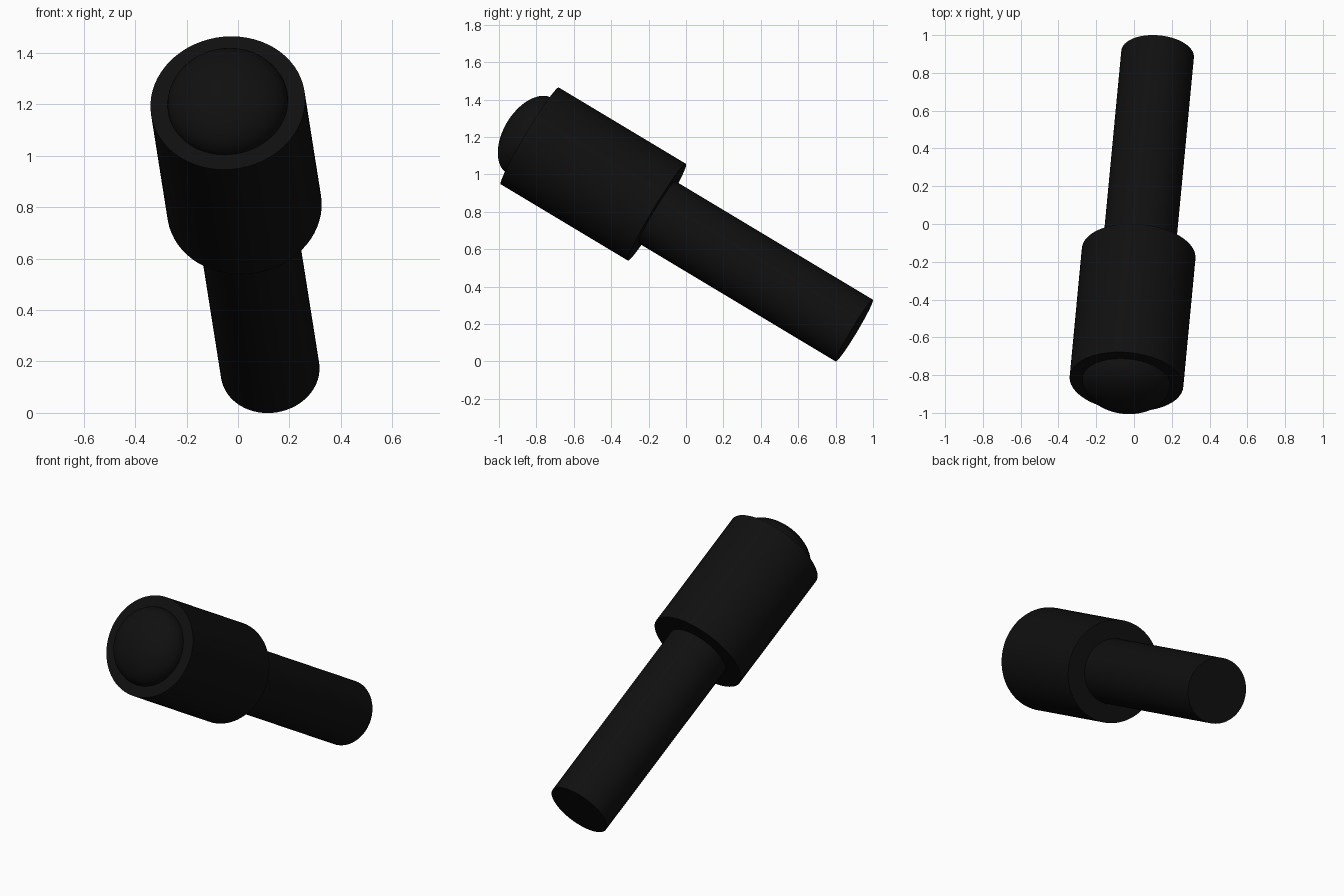
import bpy
import math
from mathutils import Vector

cube = bpy.data.objects.get("Cube")
if cube:
    bpy.data.objects.remove(cube, do_unlink=True)

# Single near-black colour
black = bpy.data.materials.new("soft_black")
black.use_nodes = True
colour = (0.005, 0.005, 0.005, 1)
black.diffuse_color = colour
black.node_tree.nodes["Principled BSDF"].inputs["Base Color"].default_value = colour

# Tilted axis running from the handle end up to the head
END = Vector((0.125, 0.9, 0.165))
AXIS = Vector((-0.095, -1, 0.6)).normalized()
TURN = AXIS.to_track_quat('Z', 'Y')


def finish(name):
    obj = bpy.context.object
    obj.name = name
    obj.rotation_mode = 'QUATERNION'
    obj.rotation_quaternion = TURN
    obj.data.materials.append(black)
    bpy.ops.object.shade_smooth_by_angle(angle=math.radians(35))
    return obj


def barrel(name, radius, start, stop):
    """Cylinder between two distances along the axis."""
    bpy.ops.mesh.primitive_cylinder_add(
        vertices=64, radius=radius, depth=stop - start,
        location=END + AXIS * (start + stop) / 2)
    return finish(name)


# Handle and wide head
barrel("handle", 0.193, 0, 1.26)
barrel("head", 0.302, 1.235, 2.03)

# Flattened dome bulging from the head's front face
bpy.ops.mesh.primitive_uv_sphere_add(
    segments=64, ring_count=32, radius=0.235, location=END + AXIS * 2.03)
dome = finish("dome")
dome.scale = (1, 1, 0.6)
